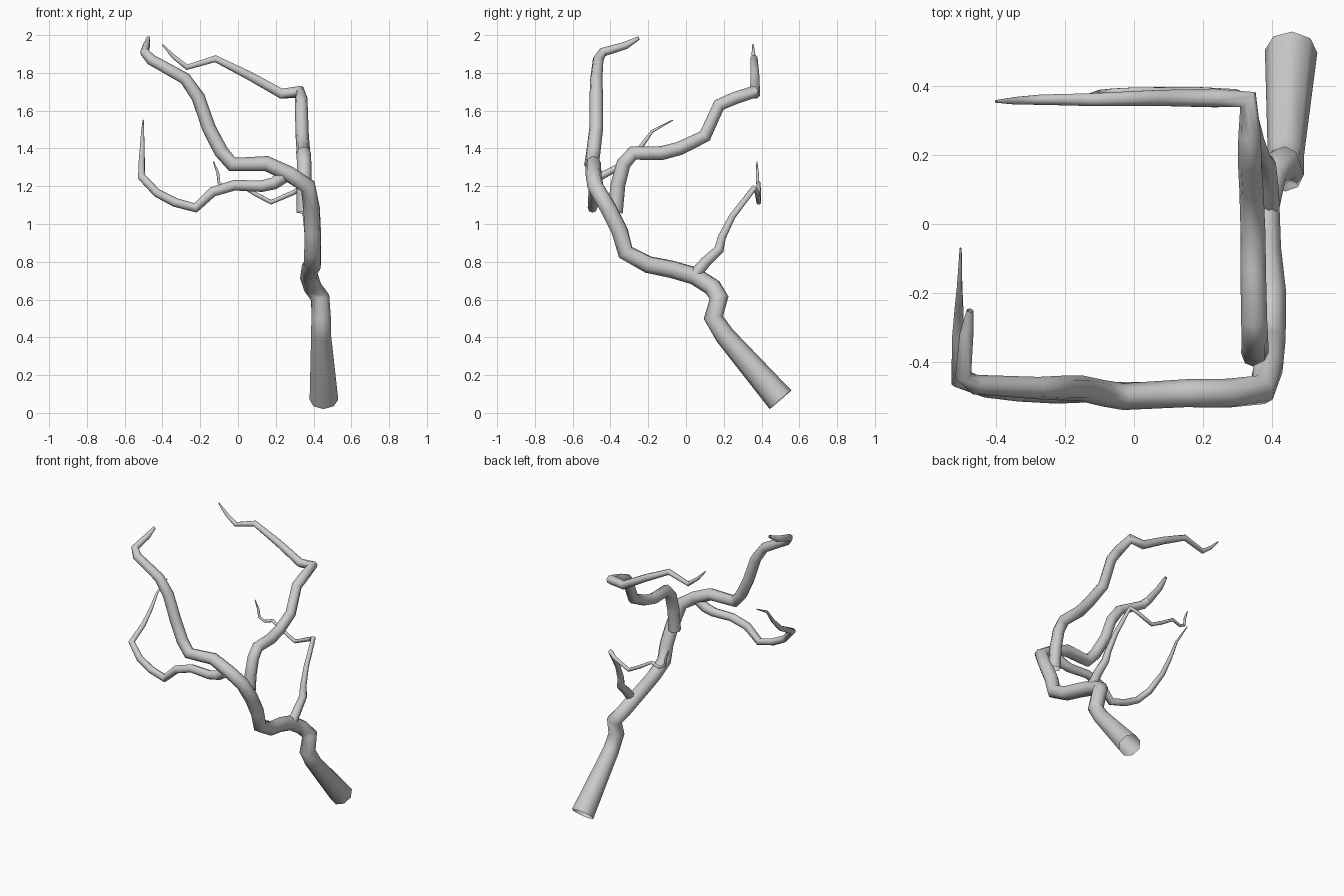
import bpy


def limb(name, pts, radii):
    """Tapered eight-sided tube through pts; radii are (point index, radius) keys."""
    cu = bpy.data.curves.new(name, 'CURVE')
    cu.dimensions = '3D'
    cu.bevel_depth = 1.0
    cu.bevel_resolution = 2
    cu.use_fill_caps = False
    sp = cu.splines.new('POLY')
    sp.points.add(len(pts) - 1)
    for i, p in enumerate(pts):
        sp.points[i].co = (*p, 1)
        for (a, ra), (b, rb) in zip(radii, radii[1:]):
            if a <= i <= b:
                sp.points[i].radius = ra + (rb - ra) * (i - a) / (b - a)
    sp.use_smooth = True
    ob = bpy.data.objects.new(name, cu)
    bpy.context.collection.objects.link(ob)
    # turn the curve into an ordinary mesh
    bpy.ops.object.select_all(action='DESELECT')
    ob.select_set(True)
    bpy.context.view_layer.objects.active = ob
    bpy.ops.object.convert(target='MESH')
    bpy.ops.object.shade_smooth_by_angle(angle=0.9)


# main trunk, from the leaning base to the upper front-left tip
limb("trunk", [
    (.455, .50, .07), (.44, .205, .41), (.44, .145, .505), (.435, .175, .61),
    (.395, .14, .665), (.375, .045, .725), (.38, -.075, .76), (.395, -.20, .785),
    (.395, -.32, .85), (.395, -.35, .96), (.39, -.41, 1.08), (.37, -.48, 1.20),
    (.27, -.49, 1.265), (.15, -.49, 1.32), (-.03, -.50, 1.315), (-.09, -.49, 1.385),
    (-.155, -.475, 1.51), (-.21, -.475, 1.67), (-.28, -.475, 1.77),
    (-.46, -.465, 1.87), (-.495, -.44, 1.91), (-.485, -.32, 1.945), (-.475, -.25, 1.985)],
    [(0, .076), (1, .053), (4, .049), (10, .045), (14, .039), (17, .036),
     (19, .029), (21, .02), (22, .01)])

# upper branch, running to the back and then left
limb("upper_branch", [
    (.35, -.375, 1.06), (.35, -.36, 1.21), (.35, -.33, 1.32), (.348, -.28, 1.375),
    (.345, -.13, 1.375), (.345, -.035, 1.40), (.34, .10, 1.465), (.335, .175, 1.63),
    (.335, .255, 1.665), (.33, .36, 1.70), (.23, .365, 1.69), (.06, .365, 1.785),
    (-.12, .36, 1.875), (-.27, .36, 1.83), (-.34, .357, 1.885), (-.40, .355, 1.95)],
    [(0, .04), (4, .037), (9, .032), (10, .029), (12, .02), (14, .012), (15, .004)])

# front branch, drooping left and lifting at the tip
limb("front_branch", [
    (.24, -.49, 1.25), (.19, -.49, 1.215), (.125, -.49, 1.20), (-.02, -.485, 1.205),
    (-.135, -.49, 1.17), (-.225, -.495, 1.085), (-.335, -.49, 1.115),
    (-.43, -.48, 1.165), (-.51, -.455, 1.25), (-.51, -.325, 1.32),
    (-.507, -.245, 1.40), (-.505, -.18, 1.49), (-.502, -.07, 1.55)],
    [(0, .035), (3, .028), (6, .024), (8, .021), (10, .013), (12, .003)])

# thin back branch with a twig running left
limb("back_branch", [
    (.39, .045, .73), (.39, .105, .80), (.385, .175, .865), (.375, .19, .93),
    (.36, .245, 1.04), (.335, .36, 1.19), (.29, .378, 1.165), (.175, .385, 1.115),
    (.09, .385, 1.16), (0, .385, 1.215), (-.06, .383, 1.195), (-.10, .38, 1.215),
    (-.107, .378, 1.27), (-.13, .375, 1.33)],
    [(0, .032), (2, .026), (4, .017), (6, .014), (9, .011), (12, .008), (13, .003)])
